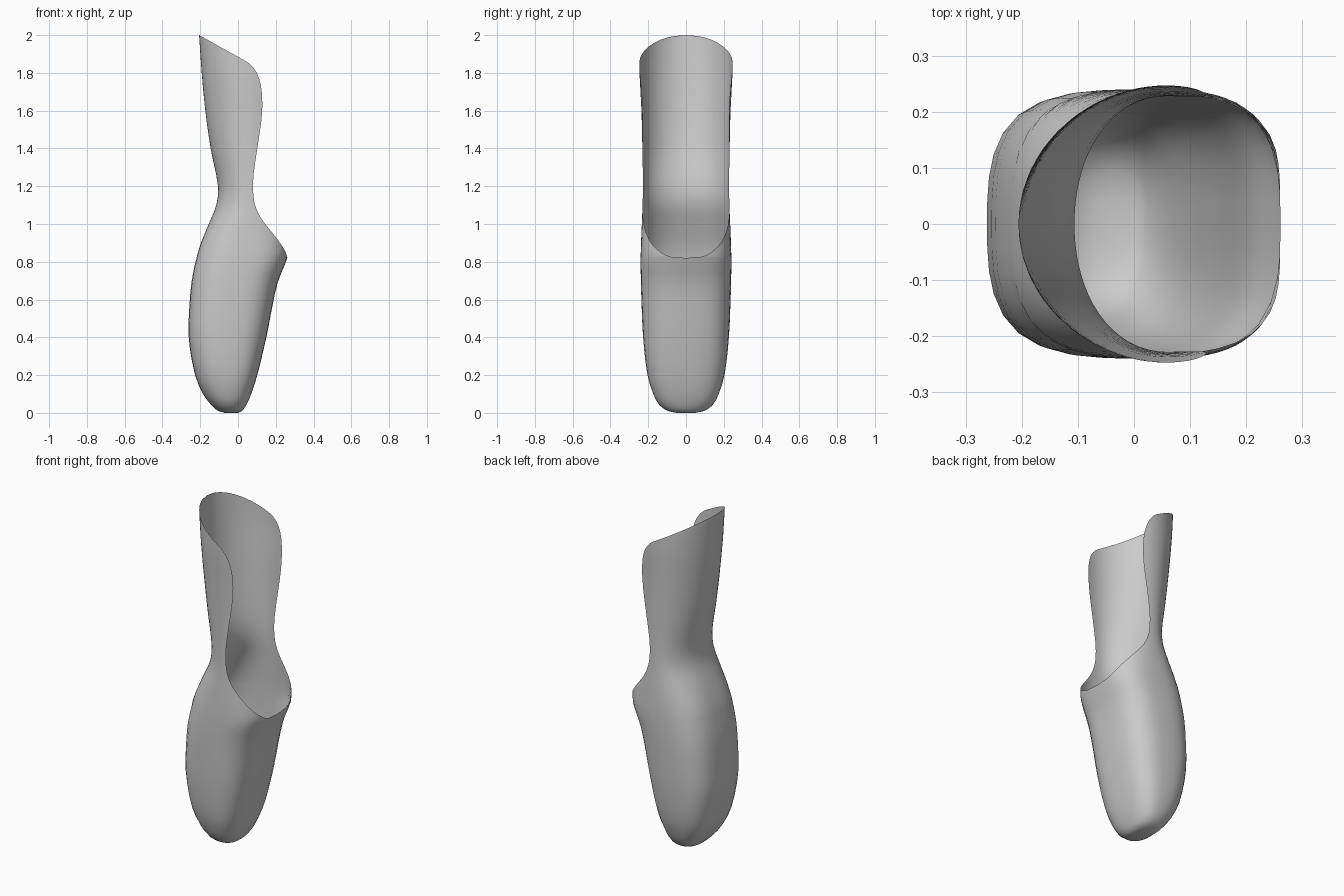
import bpy, bmesh, math

# Section profile: height, back x, front x, half width, centre x, squareness
SECTIONS = [
    (0.00, -0.070, 0.000, 0.050, -0.035, 2.4),
    (0.01, -0.105, 0.020, 0.095, -0.040, 2.4),
    (0.04, -0.140, 0.043, 0.140, -0.045, 2.5),
    (0.10, -0.185, 0.070, 0.173, -0.050, 2.7),
    (0.20, -0.227, 0.102, 0.204, -0.050, 2.9),
    (0.40, -0.261, 0.150, 0.227, -0.050, 3.0),
    (0.60, -0.255, 0.189, 0.236, -0.030, 3.0),
    (0.70, -0.245, 0.213, 0.239, -0.010, 3.0),
    (0.82, -0.220, 0.261, 0.240, 0.030, 3.0),
    (0.90, -0.196, 0.272, 0.238, 0.040, 2.8),
    (1.00, -0.155, 0.275, 0.234, 0.050, 2.5),
    (1.10, -0.115, 0.280, 0.230, 0.060, 2.2),
    (1.20, -0.106, 0.280, 0.228, 0.060, 2.1),
    (1.40, -0.145, 0.300, 0.231, 0.060, 2.0),
    (1.60, -0.173, 0.320, 0.236, 0.060, 2.0),
    (1.80, -0.192, 0.320, 0.246, 0.060, 2.0),
    (2.00, -0.206, 0.320, 0.248, 0.060, 2.0),
]
# Rim of the opening: height, x
RIM = [(0.82, 0.262), (0.86, 0.248), (0.92, 0.208), (1.03, 0.122), (1.10, 0.090),
       (1.17, 0.080), (1.25, 0.081), (1.40, 0.102), (1.55, 0.124), (1.65, 0.129),
       (1.73, 0.122), (1.80, 0.100), (1.84, 0.070), (1.86, 0.045), (1.90, -0.027),
       (2.00, -0.206)]
HEIGHTS = [0, .004, .01, .02, .04, .07, .1, .15, .2, .27, .34, .41, .48, .55, .62, .69,
           .74, .78, .82, .826, .835, .85, .87, .895, .92, .955, .99, 1.03, 1.07, 1.11,
           1.15, 1.2, 1.26, 1.33, 1.4, 1.48, 1.55, 1.62, 1.68, 1.73, 1.77, 1.8, 1.825,
           1.845, 1.86, 1.88, 1.9, 1.92, 1.94, 1.96, 1.975, 1.987, 1.995, 2.0]
HALF = 18


def curve(keys, z):
    """Smooth interpolation of a table keyed by height."""
    i = max(k for k in range(len(keys) - 1) if keys[k][0] <= z or k == 0)
    a, b = keys[i], keys[i + 1]
    p, q = keys[max(i - 1, 0)], keys[min(i + 2, len(keys) - 1)]
    h = b[0] - a[0]
    t = (z - a[0]) / h
    out = []
    for c in range(1, len(a)):
        m0 = (b[c] - p[c]) / (b[0] - p[0]) * h
        m1 = (q[c] - a[c]) / (q[0] - a[0]) * h
        out.append((2*t**3 - 3*t**2 + 1) * a[c] + (t**3 - 2*t**2 + t) * m0
                   + (3*t**2 - 2*t**3) * b[c] + (t**3 - t**2) * m1)
    return out


def half_section(z):
    """Points from back centre round to the front centre or the rim."""
    xb, xf, w, xc, n = curve(SECTIONS, z)
    limit = curve(RIM, z)[0] if z > 0.82 else 9
    pts = []
    for k in range(401):
        a = math.pi * k / 400
        c, s = math.cos(a), max(math.sin(a), 0)
        r = (xc - xb) if c > 0 else (xf - xc)
        x = xc - math.copysign(r * abs(c) ** (2 / n), c)
        y = w * s ** (2 / n) if k < 400 else 0
        if x > limit and pts:
            f = (limit - pts[-1][0]) / (x - pts[-1][0])
            pts.append((limit, pts[-1][1] + f * (y - pts[-1][1])))
            break
        pts.append((x, y))
    lengths = [0]
    for p, q in zip(pts, pts[1:]):
        lengths.append(lengths[-1] + math.dist(p, q))
    out, j = [], 0
    for k in range(HALF + 1):
        d = lengths[-1] * k / HALF
        while j < len(pts) - 2 and lengths[j + 1] < d:
            j += 1
        f = min((d - lengths[j]) / max(lengths[j + 1] - lengths[j], 1e-9), 1)
        out.append(tuple(pts[j][i] + f * (pts[j + 1][i] - pts[j][i]) for i in (0, 1)))
    return out


# Open shell: closed foot below, U-shaped cuff above
bm = bmesh.new()
rows = []
for z in HEIGHTS:
    half = half_section(z)
    ring = [(x, -y) for x, y in half[:0:-1]] + half
    rows.append([bm.verts.new((x, y, z)) for x, y in ring])
for lo, hi in zip(rows, rows[1:]):
    for i in range(len(lo) - 1):
        bm.faces.new((lo[i + 1], lo[i], hi[i], hi[i + 1]))
# Rounded toe cap
bm.faces.new(rows[0][:-1])
bmesh.ops.remove_doubles(bm, verts=bm.verts, dist=0.0004)
bmesh.ops.recalc_face_normals(bm, faces=bm.faces)

mesh = bpy.data.meshes.new("shell")
bm.to_mesh(mesh)
bm.free()
shell = bpy.data.objects.new("shell", mesh)
bpy.context.collection.objects.link(shell)
bpy.context.view_layer.objects.active = shell
shell.select_set(True)
bpy.ops.object.shade_smooth_by_angle(angle=math.radians(40))
